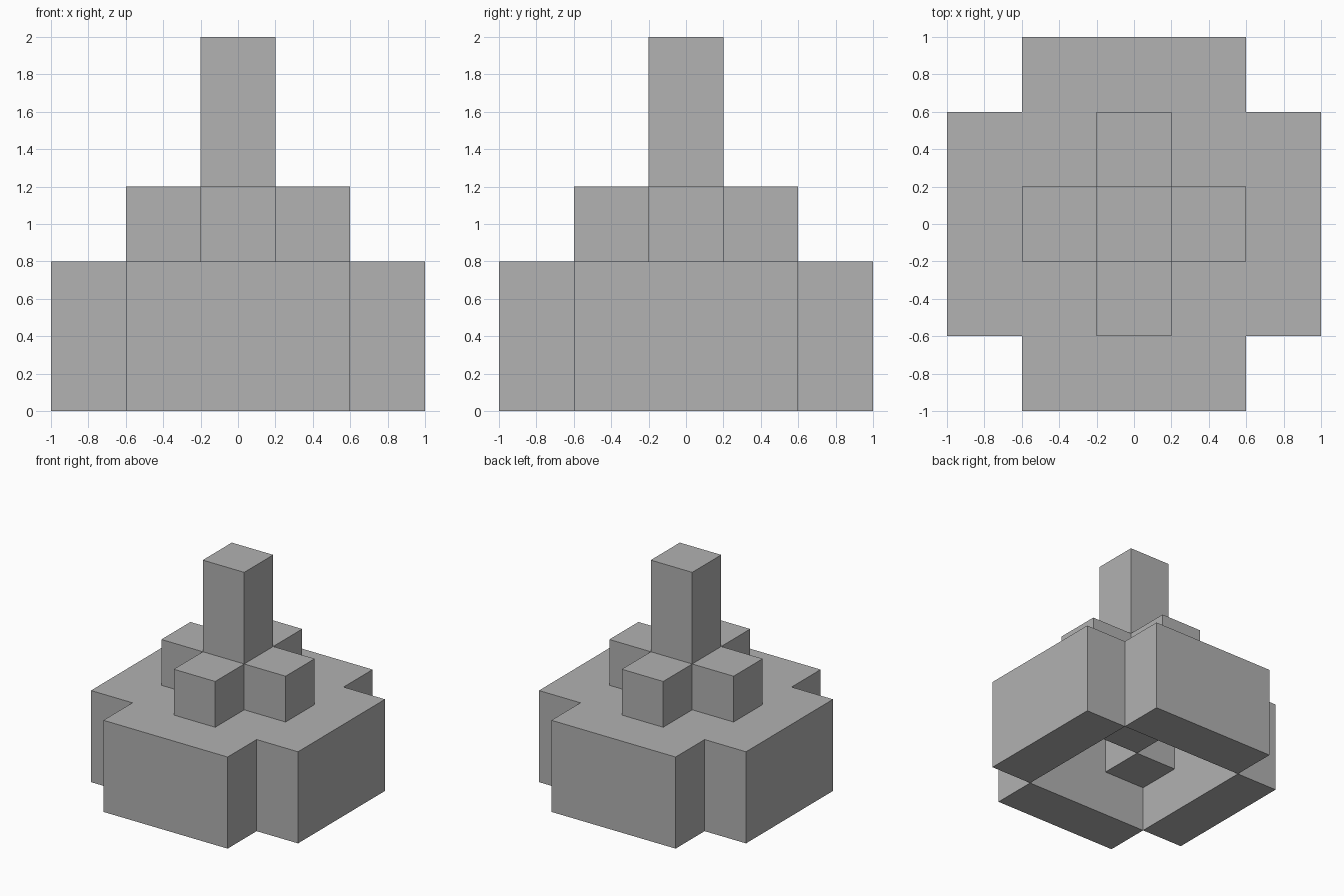
import bpy
import bmesh
from mathutils import Vector

if "Cube" in bpy.data.objects:
    bpy.data.objects.remove(bpy.data.objects["Cube"])

UNIT = 0.4  # edge of one building cube

grey = bpy.data.materials.new("plain grey")
grey.diffuse_color = (0.445, 0.445, 0.445, 1.0)
grey.use_nodes = True
grey.node_tree.nodes["Principled BSDF"].inputs["Base Color"].default_value = grey.diffuse_color


def build_part(name, cells):
    """Make one closed shell around a set of unit cubes (grid x, y centred, z from the ground)."""
    bm = bmesh.new()
    for cell in cells:
        centre = Vector((cell[0], cell[1], cell[2] + 0.5))
        for axis in range(3):
            for sign in (-1, 1):
                neighbour = list(cell)
                neighbour[axis] += sign
                if tuple(neighbour) in cells:
                    continue
                n, u, v = Vector(), Vector(), Vector()
                n[axis] = sign * 0.5
                u[(axis + 1) % 3] = 0.5
                v[(axis + 2) % 3] = 0.5 * sign
                corners = (-u - v, u - v, u + v, -u + v)
                bm.faces.new([bm.verts.new((centre + n + c) * UNIT) for c in corners])
    bmesh.ops.remove_doubles(bm, verts=bm.verts, dist=0.001)
    mesh = bpy.data.meshes.new(name)
    bm.to_mesh(mesh)
    bm.free()
    mesh.materials.append(grey)
    obj = bpy.data.objects.new(name, mesh)
    bpy.context.collection.objects.link(obj)
    return obj


grid = [(x, y) for x in range(-2, 3) for y in range(-2, 3)]

# Four outer walls, two cubes high, around an open hollow
walls = {(x, y, z) for x, y in grid for z in (0, 1)
         if max(abs(x), abs(y)) == 2 and min(abs(x), abs(y)) < 2}

# Corner blocks in the upper half of the hollow
corners = {(x, y, 1) for x in (-1, 1) for y in (-1, 1)}
build_part("hollow_base", walls | corners)

# Cross on top, with the block hanging under its centre and the tall pillar above
cross = {(x, y, 2) for x, y in grid if abs(x) + abs(y) <= 1}
column = {(0, 0, z) for z in (1, 3, 4)}
build_part("cross_and_pillar", cross | column)
